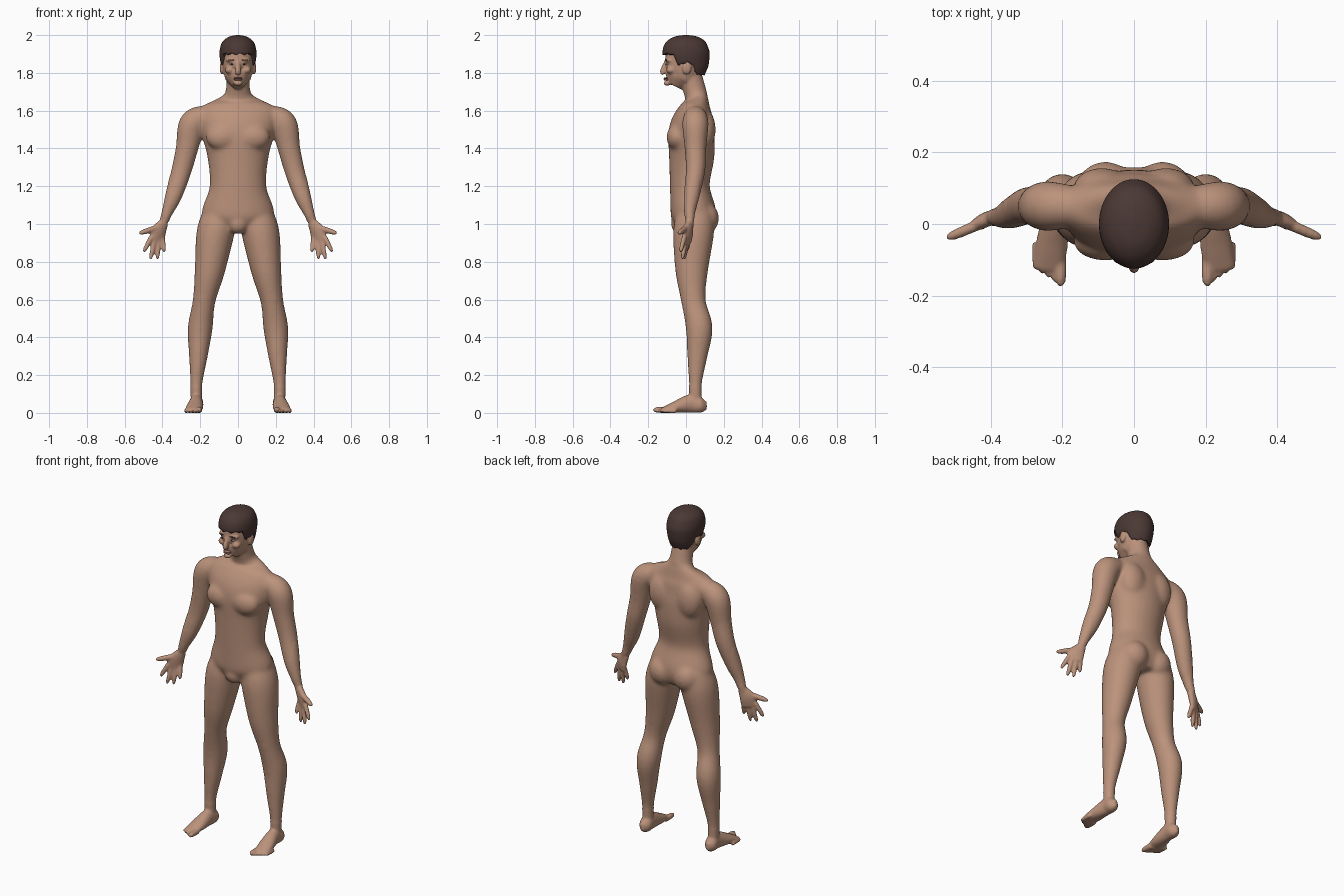
import bpy, bmesh, math
from mathutils import Vector, Matrix

cube = bpy.data.objects.get("Cube")
if cube:
    bpy.data.objects.remove(cube, do_unlink=True)

FORWARD = Vector((0, 1, 0))
UPWARD = Vector((0, 0, 1))


def material(name, colour):
    mat = bpy.data.materials.new(name)
    mat.use_nodes = True
    mat.diffuse_color = (*colour, 1)
    for node in mat.node_tree.nodes:
        if node.type == "BSDF_PRINCIPLED":
            node.inputs["Base Color"].default_value = (*colour, 1)
    return mat


def spline(stations, steps):
    """Catmull-Rom interpolation of whole stations (position and radii)."""
    points = [Vector(s) for s in stations]
    points = [points[0]] + points + [points[-1]]
    path = []
    for a, b, c, d in zip(points, points[1:], points[2:], points[3:]):
        for k in range(steps):
            t = k / steps
            path.append(b + (c - a) * (t / 2) + (a * 2 - b * 5 + c * 4 - d) * (t * t / 2)
                        + (b * 3 - a - c * 3 + d) * (t ** 3 / 2))
    return path + [points[-1]]


def loft(bm, stations, depth_axis=FORWARD, sides=32, steps=6):
    """Skin elliptical rings; a station is x, y, z, width radius, depth radius."""
    path = spline(stations, steps)
    rings = []
    for i, station in enumerate(path):
        ahead, behind = path[min(i + 1, len(path) - 1)], path[max(i - 1, 0)]
        tangent = (Vector(ahead[:3]) - Vector(behind[:3])).normalized()
        v = (depth_axis - tangent * depth_axis.dot(tangent)).normalized()
        u = v.cross(tangent)
        centre, width, depth = Vector(station[:3]), station[3], station[4]
        angles = [math.tau * k / sides for k in range(sides)]
        rings.append([bm.verts.new(centre + u * width * math.cos(a) + v * depth * math.sin(a))
                      for a in angles])
    for low, high in zip(rings, rings[1:]):
        for k in range(sides):
            n = (k + 1) % sides
            bm.faces.new((low[k], low[n], high[n], high[k]))
    bm.faces.new(rings[0][::-1])
    bm.faces.new(rings[-1])


def limb(bm, rows, depth):
    """Rows of x, y, z, radius, with one depth ratio for the whole limb."""
    loft(bm, [(*row, row[-1] * depth) for row in rows])


def trunk(bm, rows):
    """Rows of y, z, width radius, depth radius on the middle plane."""
    loft(bm, [(0, *row) for row in rows], sides=64)


def digit(bm, base, tip, radius, depth_axis):
    """Finger or toe with a rounded end."""
    base, tip = Vector(base), Vector(tip)
    rows = []
    for t in (0, .5, .8, .95, 1):
        r = radius * math.sqrt(1.05 - t ** 6)
        rows.append((*base.lerp(tip, t), r, r))
    loft(bm, rows, depth_axis, sides=16)


def blob(bm, centre, radii):
    bmesh.ops.create_uvsphere(bm, u_segments=32, v_segments=20, radius=1,
                              matrix=Matrix.Translation(centre) @ Matrix.Diagonal((*radii, 1)))


def mirror(bm):
    copy = bmesh.ops.duplicate(bm, geom=bm.verts[:] + bm.edges[:] + bm.faces[:])["geom"]
    for v in copy:
        if isinstance(v, bmesh.types.BMVert):
            v.co.x *= -1


def finish(bm, name, mat):
    bmesh.ops.recalc_face_normals(bm, faces=bm.faces[:])
    for face in bm.faces:
        face.smooth = True
    mesh = bpy.data.meshes.new(name)
    bm.to_mesh(mesh)
    bm.free()
    mesh.materials.append(mat)
    obj = bpy.data.objects.new(name, mesh)
    bpy.context.collection.objects.link(obj)
    return obj


skin = material("skin", (.5, .29, .2))
hair_brown = material("dark brown hair", (.07, .04, .035))
lip_tone = material("lip", (.36, .18, .14))
eye_white = material("eye white", (.6, .56, .52))
iris_dark = material("iris", (.03, .02, .015))

body = bmesh.new()

# Left leg from hip to ankle
limb(body, [(.09, .05, 1.06, .09), (.12, .04, .95, .1), (.15, .03, .75, .08), (.18, .04, .59, .06),
            (.2, .07, .45, .066), (.21, .06, .3, .05), (.22, .05, .16, .033), (.22, .05, .05, .03)],
     depth=1.08)
# Left kneecap and buttock
blob(body, (.18, 0, .61), (.04, .03, .05))
blob(body, (.08, .1, 1.03), (.08, .075, .085))

# Left foot and toes
loft(body, [(.22, .11, .04, .01, .02), (.22, .08, .04, .035, .04), (.22, .03, .05, .035, .05),
            (.23, -.06, .03, .045, .03), (.24, -.13, .015, .04, .01)], UPWARD)
for i in range(5):
    t = i / 4
    x, y, r = .205 + .07 * t, -.175 + .045 * t, .01 if i else .016
    digit(body, (x, y + .08, r), (x, y, r), r, UPWARD)

# Left arm from shoulder to wrist
limb(body, [(.17, .05, 1.57, .06), (.24, .05, 1.53, .073), (.27, .05, 1.4, .06), (.3, .05, 1.28, .054),
            (.34, .03, 1.15, .045), (.37, .02, 1.07, .032), (.39, .02, 1.02, .024), (.4, .02, 1, .02)],
     depth=.96)
# Left palm turned half forward, then four fingers and the thumb
across = Vector((.5, .85, 0))
loft(body, [(.39, .02, 1.01, .025, .02), (.42, .01, .96, .045, .02), (.43, .005, .91, .043, .014)], across)
for i in range(4):
    t = i / 3
    base = (.46 - .06 * t, -.01 + .03 * t, .93)
    tip = (.5 - .11 * t, -.03 + .03 * t, .85 - .045 * math.sin(math.pi * t))
    digit(body, base, tip, .0125, across)
digit(body, (.43, 0, .98), (.525, -.04, .95), .015, FORWARD)

# Left chest muscle, shoulder blade and ear
blob(body, (.08, -.05, 1.46), (.09, .053, .07))
blob(body, (.09, .1, 1.5), (.08, .057, .11))
blob(body, (.086, .005, 1.825), (.011, .024, .034))
# Left brow ridge and cheekbone
blob(body, (.035, -.09, 1.866), (.03, .02, .009))
blob(body, (.045, -.08, 1.815), (.025, .025, .02))
mirror(body)

# Torso and neck
trunk(body, [(.04, .97, .08, .09), (.04, 1.05, .19, .12), (.02, 1.2, .15, .105), (.03, 1.36, .163, .12),
             (.03, 1.5, .2, .12), (.05, 1.6, .21, .09), (.06, 1.65, .14, .06), (.05, 1.69, .07, .06),
             (.02, 1.8, .06, .06)])
# Smooth front of the pelvis
blob(body, (0, -.03, 1), (.055, .05, .055))

# Head, nose and chin
trunk(body, [(-.06, 1.73, .03, .04), (-.04, 1.77, .062, .076), (-.02, 1.8, .075, .095),
             (0, 1.88, .086, .11), (0, 1.95, .075, .095), (0, 1.98, .04, .06)])
trunk(body, [(-.1, 1.87, .01, .01), (-.12, 1.81, .015, .018), (-.115, 1.797, .015, .012)])
blob(body, (0, -.1, 1.745), (.024, .018, .014))

# Fuse the body parts, then soften the joins
raw = finish(body, "raw_body", skin)
fuse = raw.modifiers.new("fuse", "REMESH")
fuse.mode = "VOXEL"
fuse.voxel_size = .006
fused = bpy.data.meshes.new_from_object(raw.evaluated_get(bpy.context.evaluated_depsgraph_get()))
bpy.data.objects.remove(raw, do_unlink=True)
body = bmesh.new()
body.from_mesh(fused)
bpy.data.meshes.remove(fused)
soft = [v for v in body.verts if abs(v.co.x) < .36 and .14 < v.co.z < 1.7]
for verts, rounds in ((soft, 22), (body.verts[:], 3)):
    for _ in range(rounds):
        bmesh.ops.smooth_vert(body, verts=verts, factor=.5,
                              use_axis_x=True, use_axis_y=True, use_axis_z=True)
finish(body, "body", skin)


# Hair cap, trimmed along a hairline that drops behind the ears
def hairline(y):
    marks = [(-1, 1.9), (-.07, 1.9), (-.04, 1.84), (0, 1.855), (.03, 1.85), (.06, 1.79), (1, 1.79)]
    for (a, low), (b, high) in zip(marks, marks[1:]):
        if y <= b:
            return low + (high - low) * (y - a) / (b - a)


hair = bmesh.new()
trunk(hair, [(.02, 1.77, .07, .08), (.01, 1.82, .085, .11), (0, 1.9, .098, .125),
             (0, 1.96, .085, .107), (0, 1.99, .05, .065), (0, 2, .01, .015)])
for v in hair.verts:
    jag = .005 * math.sin(16 * math.atan2(v.co.x, -v.co.y))
    v.co.z = max(v.co.z, hairline(v.co.y) + jag)
finish(hair, "hair", hair_brown)

# Eyes, brows and lips
for name, centre, radii, mat in (("eyes", (.032, -.096, 1.846), (.013, .011, .0055), eye_white),
                                 ("irises", (.032, -.104, 1.846), (.005, .005, .005), iris_dark),
                                 ("eyebrows", (.035, -.103, 1.868), (.02, .008, .0035), hair_brown)):
    part = bmesh.new()
    blob(part, centre, radii)
    mirror(part)
    finish(part, name, mat)
lips = bmesh.new()
for z in (1.772, 1.764):
    blob(lips, (0, -.104, z), (.024, .015, .005))
finish(lips, "lips", lip_tone)
